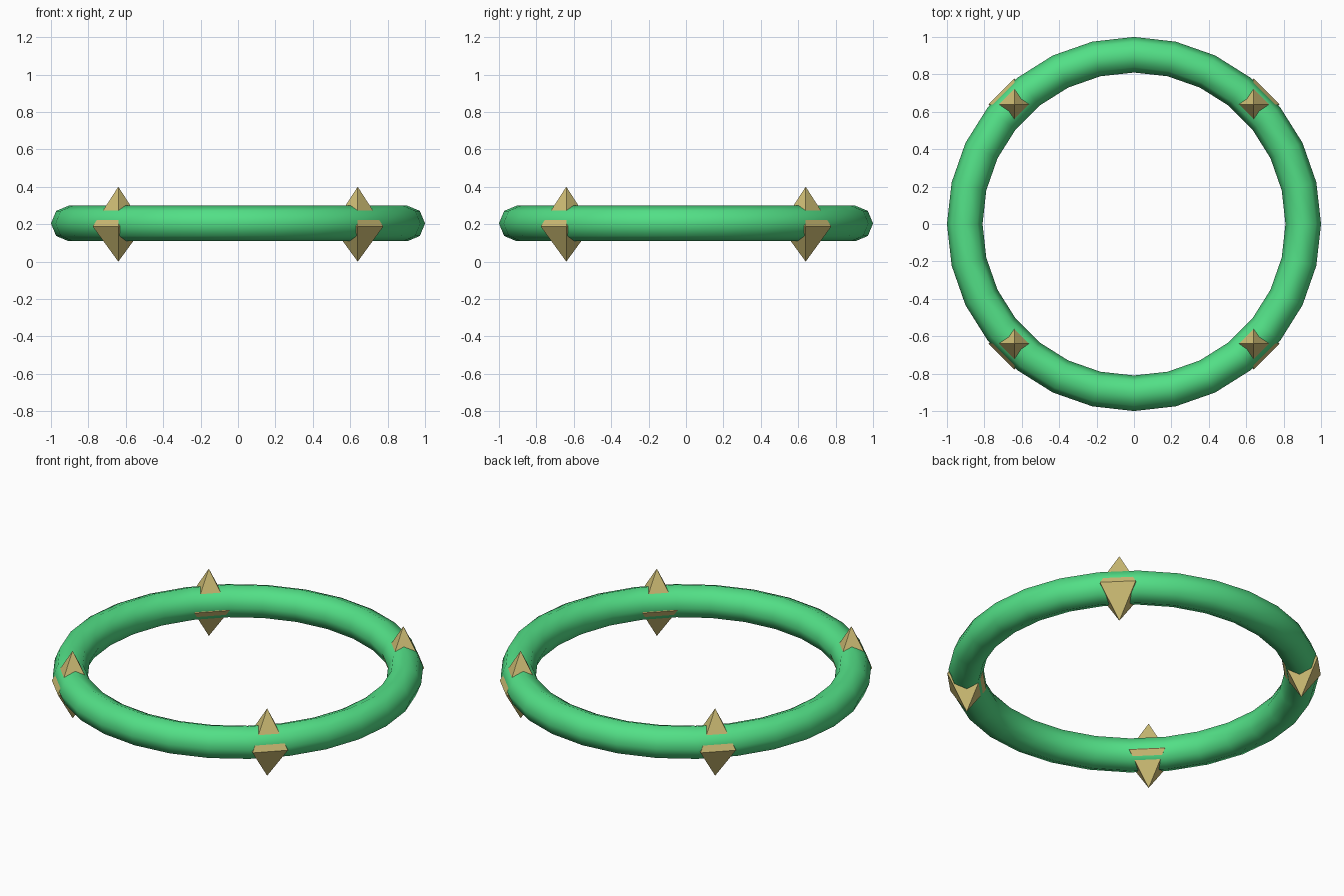
import bpy
import bmesh
from mathutils import Matrix

cube = bpy.data.objects.get("Cube")
if cube:
    bpy.data.objects.remove(cube, do_unlink=True)


def make_material(name, rgb):
    mat = bpy.data.materials.new(name)
    mat.use_nodes = True
    color = (*rgb, 1.0)
    mat.diffuse_color = color
    mat.node_tree.nodes["Principled BSDF"].inputs["Base Color"].default_value = color
    return mat


green = make_material("green", (0.085, 0.74, 0.24))
tan = make_material("tan", (0.63, 0.52, 0.18))

RING_RADIUS = 0.905
RING_HEIGHT = 0.204

# Ring: smooth octagonal tube
bpy.ops.mesh.primitive_torus_add(
    major_segments=28, minor_segments=8,
    major_radius=RING_RADIUS, minor_radius=0.095,
    location=(0, 0, RING_HEIGHT))
ring = bpy.context.object
ring.name = ring.data.name = "ring"
ring.data.materials.append(green)
bpy.ops.object.shade_smooth()

# Spike: two four-sided pyramids sharing one base
SPIKE_BASE, SPIKE_TOP, SPIKE_RADIUS = 0.188, 0.40, 0.137
spike_mesh = bpy.data.meshes.new("spike")
bm = bmesh.new()
for tip in (SPIKE_TOP, 0.0):
    bmesh.ops.create_cone(
        bm, cap_ends=False, segments=4,
        radius1=SPIKE_RADIUS, radius2=0, depth=1,
        matrix=Matrix.Translation((0, 0, SPIKE_BASE))
        @ Matrix.Diagonal((1, 1, tip - SPIKE_BASE, 1))
        @ Matrix.Translation((0, 0, 0.5)))
bmesh.ops.remove_doubles(bm, verts=bm.verts, dist=0.0001)
bmesh.ops.recalc_face_normals(bm, faces=bm.faces)
for face in bm.faces:
    face.smooth = False
bm.to_mesh(spike_mesh)
bm.free()
spike_mesh.materials.append(tan)

# Four spikes on the diagonals of the ring
offset = RING_RADIUS * 0.5 ** 0.5
for side_x, x in (("left", offset), ("right", -offset)):
    for side_y, y in (("front", -offset), ("back", offset)):
        spike = bpy.data.objects.new(f"{side_y}_{side_x}_spike", spike_mesh)
        spike.location = (x, y, 0)
        bpy.context.collection.objects.link(spike)
